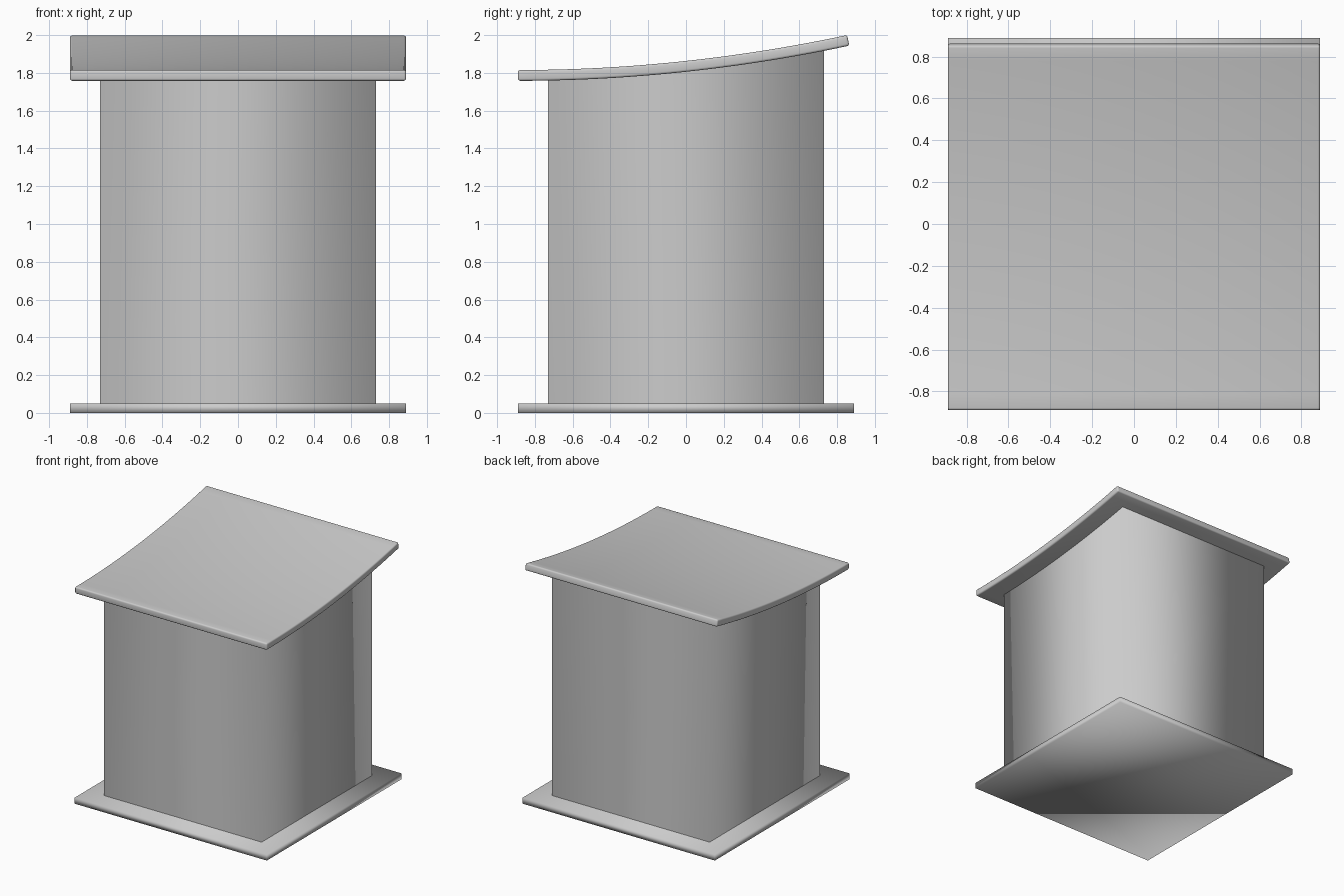
import bpy, bmesh
from mathutils import Vector

if "Cube" in bpy.data.objects:
    bpy.data.objects.remove(bpy.data.objects["Cube"])


def make_object(name, verts, faces):
    mesh = bpy.data.meshes.new(name)
    mesh.from_pydata(verts, [], faces)
    bm = bmesh.new()
    bm.from_mesh(mesh)
    bmesh.ops.recalc_face_normals(bm, faces=bm.faces)
    bm.to_mesh(mesh)
    bm.free()
    mesh.shade_smooth()
    obj = bpy.data.objects.new(name, mesh)
    bpy.context.collection.objects.link(obj)
    return obj


def box(name, half, z0, z_front, z_back, capped=True):
    """Square prism whose top may slope from front to back."""
    ring = [(-half, -half), (half, -half), (half, half), (-half, half)]
    tops = [z_front, z_front, z_back, z_back]
    verts = [(x, y, z0) for x, y in ring]
    verts += [(x, y, z) for (x, y), z in zip(ring, tops)]
    faces = [(i, (i + 1) % 4, (i + 1) % 4 + 4, i + 4) for i in range(4)]
    if capped:
        faces += [(3, 2, 1, 0), (4, 5, 6, 7)]
    return make_object(name, verts, faces)


def add_bevel(obj, width, segments):
    mod = obj.modifiers.new("rounded_edges", "BEVEL")
    mod.width = width
    mod.segments = segments
    mod.limit_method = "ANGLE"
    mod.angle_limit = 0.7
    mod.harden_normals = False


# thin square base plate
base = box("base_plate", 0.89, 0.0, 0.05, 0.05)

# body walls, smooth shaded around the corners, top hidden inside the roof
body = box("body_walls", 0.73, 0.04, 1.77, 1.93, capped=False)

# curved roof slab: flat at the front, sweeping up towards the back
STEPS, K, THICK, HALF = 24, 0.0609, 0.057, 0.89
top, bottom = [], []
for i in range(STEPS + 1):
    d = 1.743 * i / STEPS
    point = Vector((-0.89 + d, 1.815 + K * d * d))
    normal = Vector((-2 * K * d, 1.0)).normalized()
    top.append(point)
    bottom.append(point - normal * THICK)
profile = bottom + top[::-1]
n = len(profile)
verts = [(s * HALF, p.x, p.y) for s in (-1, 1) for p in profile]
faces = [(i, (i + 1) % n, (i + 1) % n + n, i + n) for i in range(n)]
for o in (0, n):
    faces += [(o + i, o + i + 1, o + n - 2 - i, o + n - 1 - i) for i in range(STEPS)]
roof = make_object("curved_roof", verts, faces)
add_bevel(roof, 0.012, 3)
